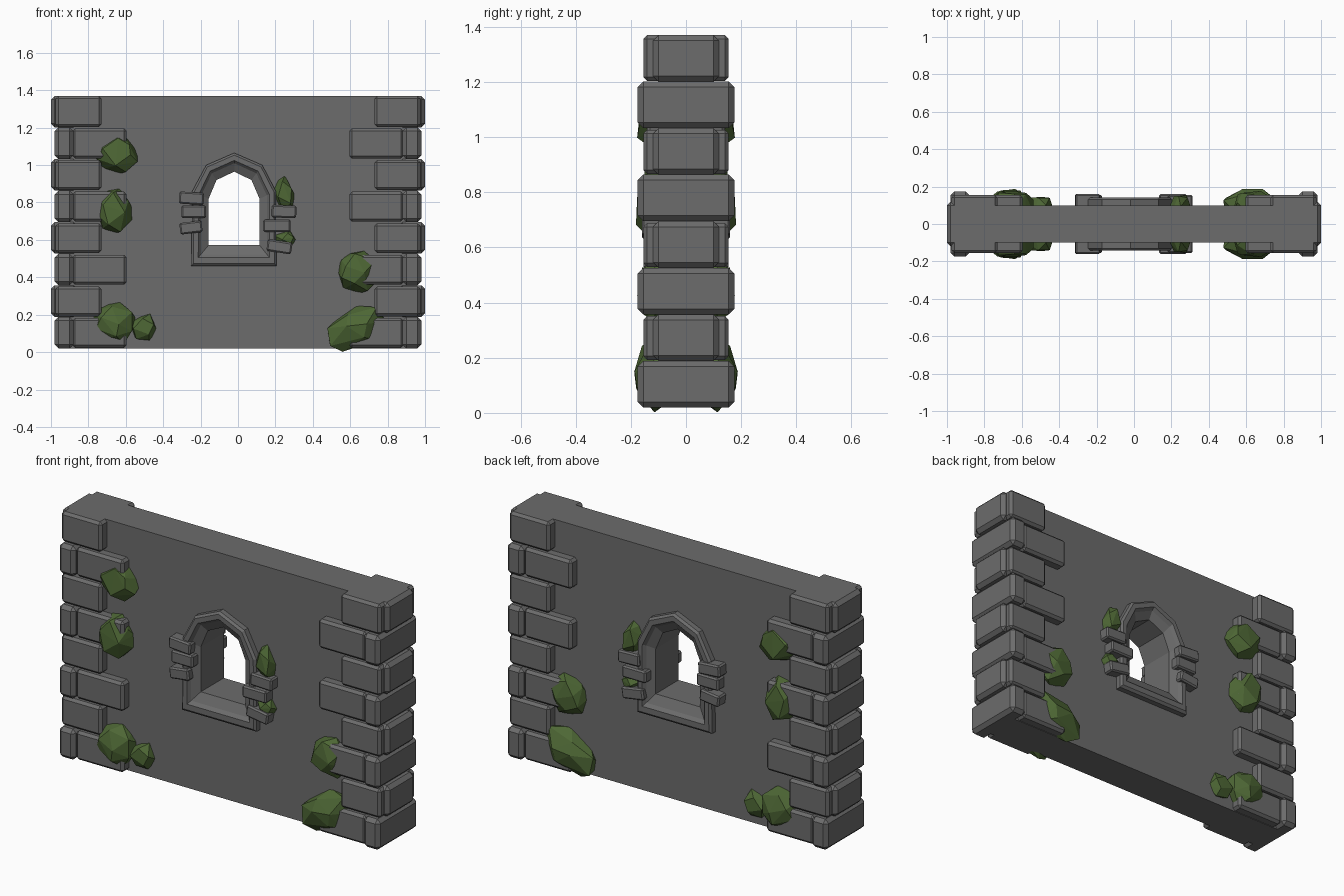
import bpy, bmesh, math, random
from mathutils import Matrix, Vector

if "Cube" in bpy.data.objects:
    bpy.data.objects.remove(bpy.data.objects["Cube"])


def material(name, rgb):
    m = bpy.data.materials.new(name)
    m.diffuse_color = (*rgb, 1)
    m.use_nodes = True
    m.node_tree.nodes["Principled BSDF"].inputs["Base Color"].default_value = m.diffuse_color
    return m


STONE = material("grey stone", (0.15, 0.15, 0.15))
MOSS = material("moss green", (0.075, 0.135, 0.035))


def finish(bm, name, mat):
    bmesh.ops.recalc_face_normals(bm, faces=bm.faces[:])
    me = bpy.data.meshes.new(name)
    bm.to_mesh(me)
    bm.free()
    me.materials.append(mat)
    ob = bpy.data.objects.new(name, me)
    bpy.context.collection.objects.link(ob)
    return ob


def mirror_y(ob):
    m = ob.modifiers.new("front_and_back", 'MIRROR')
    m.use_axis = (False, True, False)
    m.use_mirror_merge = False


def block(name, xs, ys, zs, bevel, tilt=0):
    """Chamfered stone between the given limits, tilted about y."""
    bm = bmesh.new()
    size = [abs(a[1] - a[0]) for a in (xs, ys, zs)]
    mid = [(a[0] + a[1]) / 2 for a in (xs, ys, zs)]
    mat = (Matrix.Translation(mid) @ Matrix.Rotation(math.radians(tilt), 4, 'Y')
           @ Matrix.Diagonal((*size, 1)))
    bmesh.ops.create_cube(bm, size=1, matrix=mat)
    bmesh.ops.bevel(bm, geom=bm.edges[:], offset=bevel, segments=1,
                    profile=0.5, affect='EDGES')
    return finish(bm, name, STONE)


# Window outlines (x, z), inner opening and outer border
INNER = [(-.157, .572), (.115, .572), (.115, .82), (.072, .92),
         (-.02, .965), (-.115, .92), (-.157, .82)]
OUTER = [(-.25, .46), (.205, .46), (.203, .86), (.13, 1.0),
         (-.02, 1.065), (-.17, 1.0), (-.245, .86)]


def outline(t):
    return [(a[0] + (b[0] - a[0]) * t, a[1] + (b[1] - a[1]) * t)
            for a, b in zip(OUTER, INNER)]


# Wall slab with the window hole
bm = bmesh.new()
edges = []
for loop in ([(-.94, .02), (.94, .02), (.94, 1.37), (-.94, 1.37)], outline(.6)):
    vs = [bm.verts.new((x, -.1, z)) for x, z in loop]
    edges += [bm.edges.new((vs[i], vs[i - 1])) for i in range(len(vs))]
bmesh.ops.triangle_fill(bm, use_beauty=True, use_dissolve=False, edges=edges)
ext = bmesh.ops.extrude_face_region(bm, geom=bm.faces[:], use_keep_orig=True)
bmesh.ops.translate(bm, vec=(0, .2, 0),
                    verts=[g for g in ext["geom"] if isinstance(g, bmesh.types.BMVert)])
finish(bm, "wall", STONE)

# Window frame: rings swept from back to front, closed through the opening
half = [(0, .09), (0, .13), (.12, .142), (.4, .142), (.55, .125), (1, .1)]
profile = [(t, -y) for t, y in half] + [(t, y) for t, y in reversed(half)]
bm = bmesh.new()
rings = [[bm.verts.new((x, y, z)) for x, z in outline(t)] for t, y in profile]
for k, ring in enumerate(rings):
    prev = rings[k - 1]
    for i in range(len(ring)):
        bm.faces.new((prev[i - 1], prev[i], ring[i], ring[i - 1]))
finish(bm, "window_frame", STONE)

# Corner stones: alternating short and long courses at both ends
STEP = 1.35 / 8
for row in range(8):
    z0, z1 = .02 + row * STEP, .02 + (row + 1) * STEP
    for s in (-1, 1):
        is_long = row % 2 == 0
        if is_long:
            ends, depth, face = (.88, .98), .175, (.595, .885)
        else:
            ends, depth, face = (.86, 1.0), .12, (.73, .975)
        block("corner_end_stone", sorted(s * v for v in ends), (-depth, depth),
              (z0, z1), .02)
        top = z1 if row == 7 else z1 - .006
        mirror_y(block("corner_face_stone", sorted(s * v for v in face),
                       (-.155, -.06), (z0 + .003, top), .014))

# Small stones beside the window: x limits, z limits, front depth, tilt
for xs, zs, depth, tilt in [
        ((-.315, -.182), (.79, .855), .16, 4),
        ((-.303, -.17), (.716, .784), .155, 0),
        ((-.311, -.192), (.635, .697), .16, -7),
        ((.18, .312), (.718, .785), .155, 2),
        ((.135, .282), (.643, .708), .16, 0),
        ((.155, .288), (.532, .595), .155, 9)]:
    mirror_y(block("window_stone", xs, (-depth, -.07), zs, .008, tilt))

# Moss clumps: faceted hulls half sunk in the wall
random.seed(7)


def moss(x, z, rx, rz, ry, tilt=0, n=20):
    bm = bmesh.new()
    rot = Matrix.Rotation(math.radians(tilt), 3, 'Y')
    for i in range(n):
        h = 1 - 2 * (i + .5) / n
        a = i * 2.39996 + random.uniform(-.3, .3)
        r = math.sqrt(1 - h * h)
        k = random.uniform(.95, 1.1)
        p = rot @ Vector((rx * r * math.cos(a) * k, 0, rz * h * k))
        bm.verts.new((x + p.x, -.1 + ry * r * math.sin(a) * k, z + p.z))
    bmesh.ops.convex_hull(bm, input=bm.verts[:])
    mirror_y(finish(bm, "moss_clump", MOSS))


moss(-.65, 1.06, .118, .112, .092)
moss(-.663, .755, .093, .125, .1)
moss(-.665, .155, .118, .12, .092)
moss(-.5, .132, .08, .077, .055, n=14)
moss(.64, .43, .112, .118, .083)
moss(.63, .13, .175, .11, .086, -25)
moss(.25, .845, .055, .1, .06, -12, n=14)
moss(.255, .605, .06, .045, .05, n=14)
